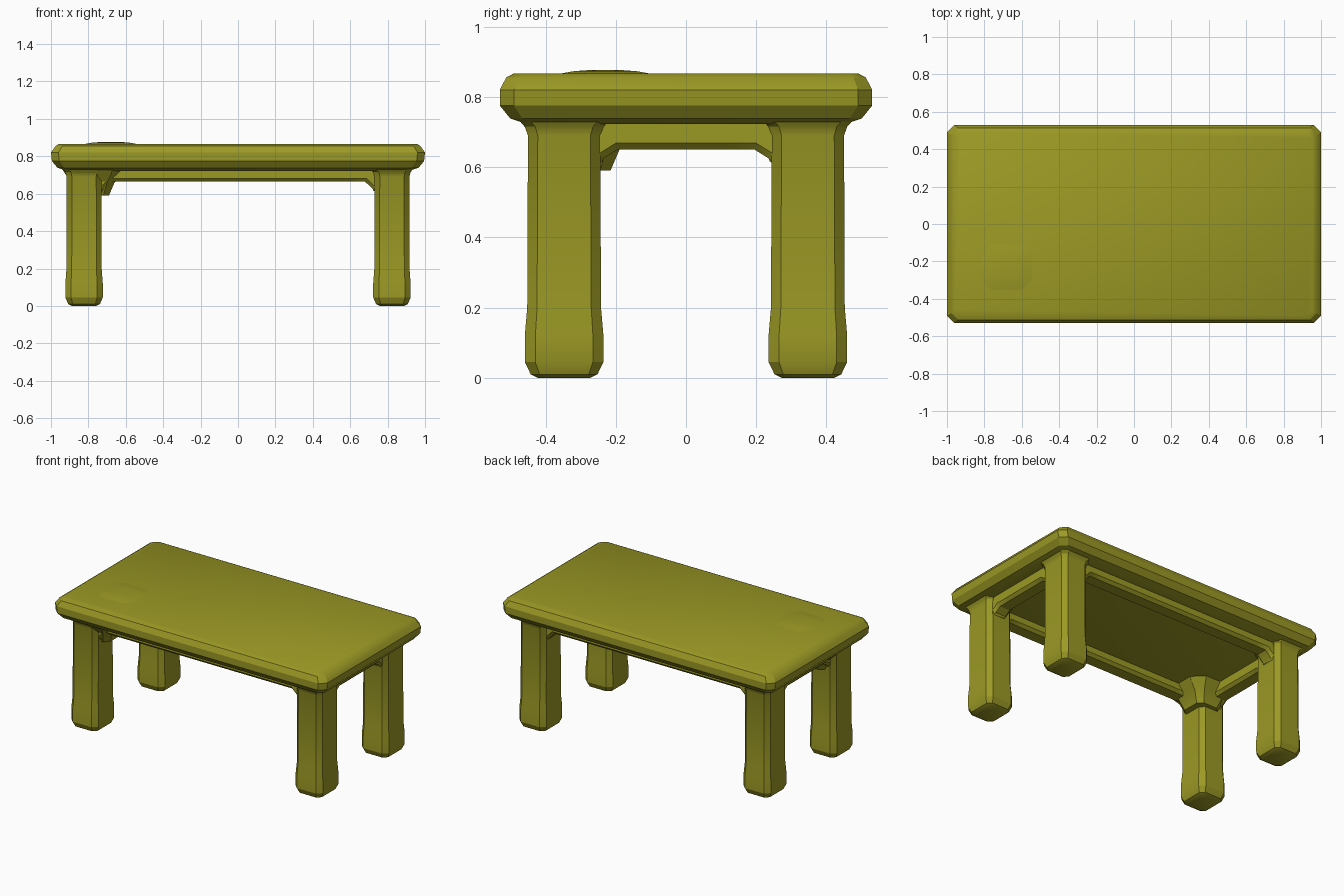
import bpy
import bmesh

cube = bpy.data.objects.get("Cube")
if cube:
    bpy.data.objects.remove(cube, do_unlink=True)

olive = bpy.data.materials.new("olive")
olive.use_nodes = True
olive.diffuse_color = (0.33, 0.32, 0.018, 1)
olive.node_tree.nodes["Principled BSDF"].inputs["Base Color"].default_value = olive.diffuse_color


def finish(bm, name):
    bmesh.ops.recalc_face_normals(bm, faces=bm.faces)
    mesh = bpy.data.meshes.new(name)
    bm.to_mesh(mesh)
    bm.free()
    mesh.materials.append(olive)
    ob = bpy.data.objects.new(name, mesh)
    bpy.context.collection.objects.link(ob)
    bpy.ops.object.select_all(action='DESELECT')
    ob.select_set(True)
    bpy.context.view_layer.objects.active = ob
    bpy.ops.object.shade_smooth_by_angle(angle=0.45)
    return ob


def loft(name, rings, cx=0, cy=0):
    """Stack of corner-cut rectangles: (half x, half y, height, corner cut)."""
    bm = bmesh.new()
    loops = []
    for hx, hy, z, c in rings:
        pts = [(hx, c - hy), (hx, hy - c), (hx - c, hy), (c - hx, hy),
               (-hx, hy - c), (-hx, c - hy), (c - hx, -hy), (hx - c, -hy)]
        loops.append([bm.verts.new((cx + x, cy + y, z)) for x, y in pts])
    for a, b in zip(loops, loops[1:]):
        for i in range(8):
            j = (i + 1) % 8
            bm.faces.new((a[i], a[j], b[j], b[i]))
    bm.faces.new(loops[0])
    bm.faces.new(loops[-1])
    return finish(bm, name)


def rail(name, along_x, offset, reach, inner, bottom):
    """Apron rail whose lower edge drops into a bracket at each leg."""
    half = [(reach, 0.74), (reach, 0.6), (inner + 0.01, 0.6),
            (inner, 0.625), (inner - 0.04, bottom), (inner - 0.12, bottom)]
    profile = half + [(-s, z) for s, z in reversed(half)]
    bm = bmesh.new()
    sides = []
    for d in (offset - 0.055, offset + 0.055):
        sides.append([bm.verts.new((s, d, z) if along_x else (d, s, z)) for s, z in profile])
    a, b = sides
    bm.faces.new(a)
    bm.faces.new(b)
    for i in range(len(a)):
        j = (i + 1) % len(a)
        bm.faces.new((a[i], a[j], b[j], b[i]))
    ob = finish(bm, name)
    bevel = ob.modifiers.new("soft_edges", 'BEVEL')
    bevel.width = 0.018
    bevel.segments = 1
    bevel.limit_method = 'ANGLE'
    bevel.angle_limit = 1.0


# Chunky slab with a chamfered rim
loft("table_top", [
    (0.91, 0.45, 0.722, 0.03), (0.965, 0.50, 0.738, 0.035),
    (0.995, 0.53, 0.775, 0.04), (1.0, 0.53, 0.82, 0.04),
    (0.975, 0.512, 0.855, 0.035), (0.955, 0.49, 0.867, 0.03)])

# Four legs with swollen feet and flared tops
for sx, side in ((1, "left"), (-1, "right")):
    for sy, end in ((1, "back"), (-1, "front")):
        loft(f"{end}_{side}_leg", [
            (0.065, 0.075, 0.0, 0.02), (0.085, 0.095, 0.01, 0.025),
            (0.1, 0.112, 0.045, 0.03), (0.1, 0.112, 0.12, 0.03),
            (0.094, 0.105, 0.2, 0.028), (0.093, 0.103, 0.69, 0.028),
            (0.1, 0.112, 0.715, 0.03), (0.115, 0.13, 0.735, 0.03)],
            sx * 0.823, sy * 0.347)

# Apron rails between the legs
for s, end in ((1, "back"), (-1, "front")):
    rail(f"{end}_rail", True, s * 0.365, 0.82, 0.72, 0.664)
for s, side in ((1, "left"), (-1, "right")):
    rail(f"{side}_rail", False, s * 0.835, 0.34, 0.235, 0.65)

# Lump in the slab and thickened joint beneath it
loft("top_lump", [
    (0.15, 0.14, 0.864, 0.06), (0.1, 0.09, 0.873, 0.04),
    (0.06, 0.05, 0.876, 0.03)], -0.68, -0.23)
loft("lump_joint", [
    (0.08, 0.085, 0.59, 0.03), (0.11, 0.115, 0.66, 0.04),
    (0.15, 0.15, 0.7, 0.06), (0.17, 0.17, 0.73, 0.07)], -0.77, -0.3)
